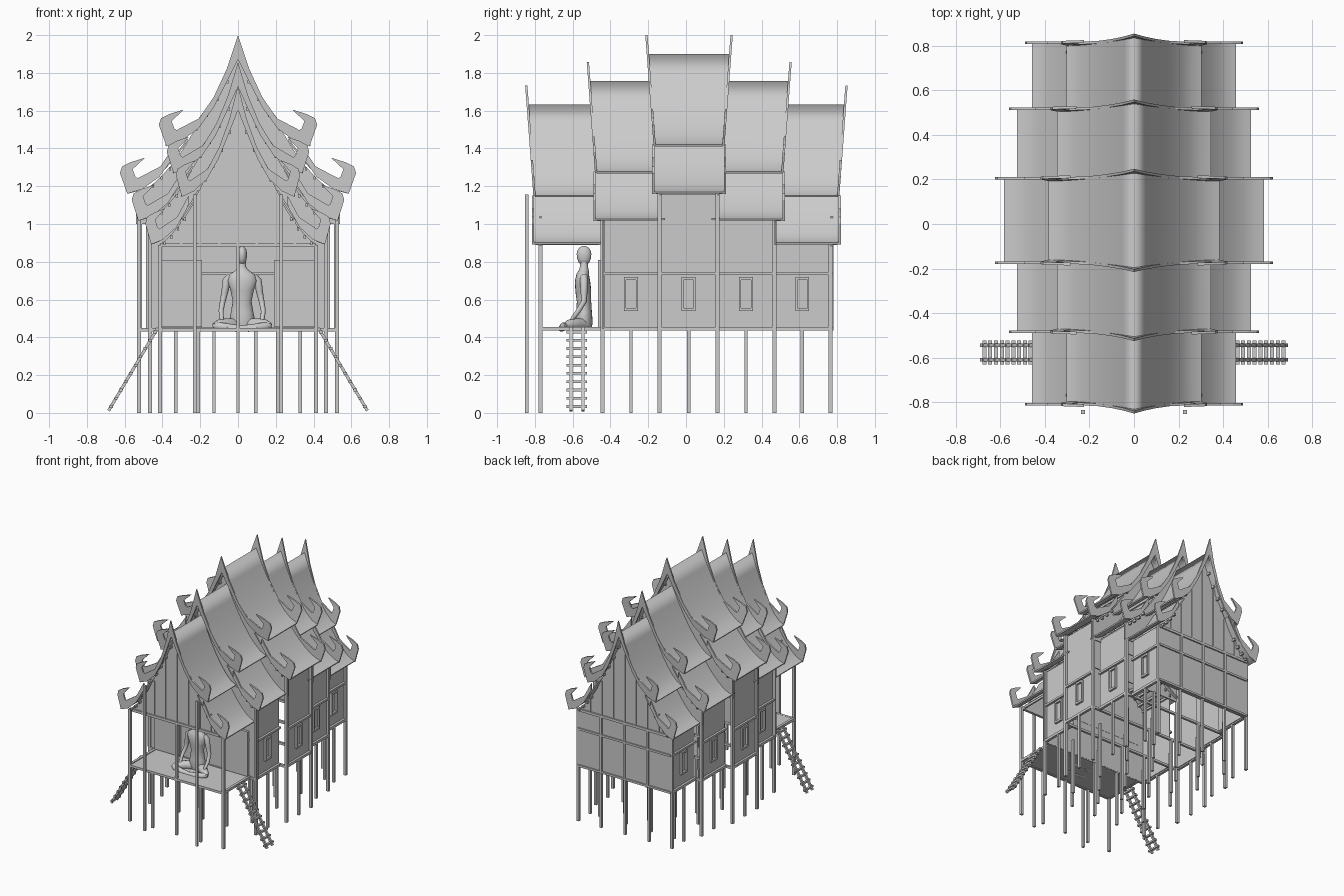
import bpy, bmesh, math
from mathutils import Vector, Matrix

if "Cube" in bpy.data.objects:
    bpy.data.objects.remove(bpy.data.objects["Cube"])

GREY = (0.6, 0.6, 0.6, 1)
mat = bpy.data.materials.new("plain grey")
mat.use_nodes = True
mat.diffuse_color = GREY
mat.node_tree.nodes["Principled BSDF"].inputs["Base Color"].default_value = GREY


def finish(name, bm, smooth=False):
    """Turn the bmesh into an object; smooth shading keeps edges sharp except on the ridge."""
    bmesh.ops.recalc_face_normals(bm, faces=bm.faces)
    if smooth:
        for f in bm.faces:
            f.smooth = True
        for e in bm.edges:
            ridge = all(abs(v.co.x) < 0.001 for v in e.verts)
            e.smooth = ridge or e.calc_face_angle(0) < 0.75
    me = bpy.data.meshes.new(name)
    bm.to_mesh(me)
    bm.free()
    me.materials.append(mat)
    ob = bpy.data.objects.new(name, me)
    bpy.context.collection.objects.link(ob)


def add_box(bm, x0, x1, y0, y1, z0, z1):
    m = Matrix.Translation(((x0 + x1) / 2, (y0 + y1) / 2, (z0 + z1) / 2))
    bmesh.ops.create_cube(bm, size=1, matrix=m @ Matrix.Diagonal((x1 - x0, y1 - y0, z1 - z0, 1)))


def add_prism(bm, outline, y_at, thick):
    """Extrude an x-z outline along y; y_at gives the front depth at a height."""
    a = [bm.verts.new((x, y_at(z), z)) for x, z in outline]
    b = [bm.verts.new((x, y_at(z) + thick, z)) for x, z in outline]
    bm.faces.new(a)
    bm.faces.new(b[::-1])
    for i in range(len(a)):
        j = (i + 1) % len(a)
        bm.faces.new((a[i], a[j], b[j], b[i]))


def post(bm, x, y, z0, z1, r=0.009):
    add_box(bm, x - r, x + r, y - r, y + r, z0, z1)


# Roof curves: a steep upper slope and a short lower skirt
def curve(x0, x1, eave, rise, n=7):
    return [(x0 + (x1 - x0) * i / n, eave + rise * (1 - i / n) ** 1.6) for i in range(n + 1)]


UPPER = curve(0, 0.385, 1.42, 0.48)
LOWER = curve(0.27, 0.585, 1.17, 0.28)
EAVE = 1.42
LEAN = 0.075

# Barge board outline with its upturned hook
CREST = [(0, 2.0), (0.06, 1.82), (0.127, 1.675), (0.205, 1.56), (0.325, 1.497)]
HOOK = [(0.337, 1.505), (0.352, 1.545), (0.286, 1.606), (0.36, 1.583), (0.408, 1.56), (0.419, 1.525), (0.38, 1.415)]
BELLY = [(0.30, 1.44), (0.21, 1.505), (0.13, 1.615), (0.07, 1.73), (0, 1.87)]
UPPER_BOARD = CREST + HOOK + BELLY
LOWER_BOARD = [(x + 0.206, z - 0.255) for x, z in CREST[2:] + HOOK + BELLY[:3]]


def roof_tier(name, s, dz, y0, y1, board0, board1):
    """One roof section; board0 and board1 tell which ends carry barge boards."""
    def end(y, sign, leaning):
        return lambda z: y + sign * leaning * LEAN * max(0, z - dz - EAVE)
    for part, prof, board in (("upper", UPPER, UPPER_BOARD), ("lower", LOWER, LOWER_BOARD)):
        up = part == "upper"
        inset = 0.008 if up else 0
        f0, f1 = end(y0 + inset, -1, board0 and up), end(y1 - inset, 1, board1 and up)
        bm = bmesh.new()
        for sx in (s, -s):
            pts = [(x * sx, z + dz) for x, z in prof]
            rows = [(bm.verts.new((x, f0(z), z)), bm.verts.new((x, f1(z), z))) for x, z in pts]
            for (a, b), (c, d) in zip(rows, rows[1:]):
                bm.faces.new((a, b, d, c))
        bmesh.ops.remove_doubles(bm, verts=bm.verts, dist=1e-4)
        bmesh.ops.recalc_face_normals(bm, faces=bm.faces)
        bmesh.ops.solidify(bm, geom=bm.faces[:], thickness=0.01)
        finish(f"{name}_{part}_roof", bm, True)
        bm = bmesh.new()
        for sx in (s, -s):
            outline = [(x * sx, z + dz) for x, z in board]
            if board0:
                add_prism(bm, outline, lambda z: f0(z) - 0.008, 0.012)
            if board1:
                add_prism(bm, outline, lambda z: f1(z) - 0.004, 0.012)
        finish(f"{name}_{part}_barge_boards", bm)
    # purlins under the slopes
    bm = bmesh.new()
    for x, z in UPPER[1:5] + LOWER[2:6]:
        for sx in (s, -s):
            add_box(bm, x * sx - 0.006, x * sx + 0.006, y0 + 0.012, y1 - 0.012, z + dz - 0.05, z + dz - 0.032)
    finish(f"{name}_purlins", bm)


MID, OUT = (0.9, -0.143), (0.785, -0.268)
roof_tier("centre", 1, 0, -0.172, 0.204, True, True)
roof_tier("front_middle", *MID, -0.482, -0.11, True, False)
roof_tier("back_middle", *MID, 0.135, 0.516, False, True)
roof_tier("front_end", *OUT, -0.808, -0.447, True, False)
roof_tier("back_end", *OUT, 0.47, 0.812, False, True)


# Gables shaped to the underside of the roof
def gable(name, s, dz, y, base):
    half = [(x * s, z + dz - 0.03) for x, z in UPPER[:5] + LOWER[1:7]]
    outline = half + [(half[-1][0], base)] + [(-half[-1][0], base)] + [(-x, z) for x, z in half[:0:-1]]
    bm = bmesh.new()
    add_prism(bm, outline, lambda z: y, 0.008)
    finish(name, bm)


FLOOR = 0.445
Y = [-0.77, -0.442, -0.14, 0.167, 0.468, 0.764]
gable("front_gable", *OUT, Y[0], 0.89)
gable("front_wall", *MID, Y[1], FLOOR)
gable("front_centre_gable", 1, 0, Y[2], 1.0)
gable("back_centre_gable", 1, 0, Y[3], 1.0)
gable("back_middle_gable", *MID, Y[4], 0.89)
gable("back_wall", *OUT, Y[5], FLOOR)

# Gable battens, cross beams and back wall framing
bm = bmesh.new()
for y in (Y[0], Y[5] + 0.008):
    for x in (0, 0.1, -0.1, 0.2, -0.2):
        post(bm, x, y, 0.9, 1.59 - abs(x) * 2.1, 0.007)
    for sx in (1, -1):
        post(bm, sx * 0.3, y, 0.9, 1.04, 0.006)
    add_box(bm, -0.41, 0.41, y - 0.01, y + 0.01, 0.88, 0.9)
for x in (0, 0.205, -0.205):
    post(bm, x, Y[5] + 0.008, FLOOR, 0.89, 0.009)
for y in (Y[1], Y[5] + 0.008):
    for z in (FLOOR, 0.738):
        add_box(bm, -0.41, 0.41, y - 0.01, y + 0.01, z - 0.008, z + 0.008)
for sx in (1, -1):
    add_box(bm, *sorted((sx * 0.19, sx * 0.41)), -0.465, -0.445, 0.455, 0.81)
finish("gable_framing", bm)

# Bays: half width, wall top, walled or open porch
bays = [(0.412, 0.89, False), (0.466, 1.02, True), (0.525, 1.16, True), (0.466, 1.02, True), (0.412, 0.9, True)]
walls, trim, frames, floor, stilts = (bmesh.new() for _ in range(5))
for i, (w, top, walled) in enumerate(bays):
    y0, y1 = Y[i], Y[i + 1]
    for y in (y0, y1):
        add_box(floor, -w, w, y - 0.009, y + 0.009, 0.432, 0.45)
    ym = (y0 + y1) / 2
    for sx in (1, -1):
        x, face = sx * w, sx * (w - 0.012)
        add_box(trim, x - 0.01, x + 0.01, y0, y1, 0.435, 0.455)
        if walled:
            add_box(walls, face - 0.004, face + 0.004, y0, y1, FLOOR, top)
            add_box(trim, x - 0.009, x + 0.009, y0, y1, 0.73, 0.746)
            post(stilts, x, ym, 0, 0.44)
            # window frame and shutter
            a, b = sorted((face, x + sx * 0.008))
            for e in (-0.036, 0.026):
                add_box(frames, a, b, ym + e, ym + e + 0.01, 0.54, 0.72)
            for z in (0.54, 0.704):
                add_box(frames, a, b, ym - 0.036, ym + 0.036, z, z + 0.016)
    if walled:
        for x in (0.33, 0.095, -0.127, -0.33):
            post(stilts, x, ym, 0, 0.44)
    else:
        add_box(floor, -w, w, y0, y1, 0.437, 0.449)
for y, w, top in zip(Y, (0.412, 0.466, 0.525, 0.525, 0.466, 0.412), (0.89, 1.03, 1.17, 1.17, 1.03, 0.9)):
    for sx in (1, -1):
        post(stilts, sx * w, y, 0, top, 0.0105)
        post(stilts, sx * 0.21, y, 0, 0.44)
    post(stilts, 0, y, 0, 0.9 if y == Y[0] else 0.44)
for sx in (1, -1):
    post(stilts, sx * 0.23, -0.844, 0, 1.155)
for name, b in (("side_walls", walls), ("wall_trim", trim), ("windows", frames), ("porch_floor_and_beams", floor),
                ("posts", stilts)):
    finish(name, b)

# Ladders on both sides of the porch
for side, sx in (("left", 1), ("right", -1)):
    bm = bmesh.new()
    lo, hi = Vector((sx * 0.685, 0, 0.012)), Vector((sx * 0.425, 0, 0.45))
    d = hi - lo
    rot = Matrix.Rotation(math.atan2(d.x, d.z), 4, "Y")
    for y in (-0.61, -0.545):
        m = Matrix.Translation((lo + hi) / 2 + Vector((0, y, 0))) @ rot
        bmesh.ops.create_cube(bm, size=1, matrix=m @ Matrix.Diagonal((0.016, 0.016, d.length, 1)))
    for k in range(10):
        c = lo + d * (0.05 + k * 0.1)
        add_box(bm, c.x - 0.009, c.x + 0.009, -0.632, -0.523, c.z - 0.007, c.z + 0.007)
    finish(f"{side}_ladder", bm)


# Seated figure from lofted elliptical rings
def loft(name, rings, n=20):
    """rings: centre x, y, z, then two radii; each ring faces along the path."""
    bm = bmesh.new()
    pts = [Vector(r[:3]) for r in rings]
    loops = []
    for i, r in enumerate(rings):
        t = (pts[min(i + 1, len(pts) - 1)] - pts[max(i - 1, 0)]).normalized()
        u = (Vector((0, 1, 0)) if abs(t.y) < 0.8 else Vector((0, 0, 1))).cross(t).normalized()
        v = t.cross(u)
        loops.append([bm.verts.new(pts[i] + u * r[3] * math.cos(k * math.tau / n) + v * r[4] * math.sin(k * math.tau / n))
                      for k in range(n)])
    for a, b in zip(loops, loops[1:]):
        for k in range(n):
            bm.faces.new((a[k], a[(k + 1) % n], b[(k + 1) % n], b[k]))
    bm.faces.new(loops[0][::-1])
    bm.faces.new(loops[-1])
    finish(name, bm, True)


CX, CY = 0.022, -0.54
loft("figure_torso", [(CX, CY + y, z, a, b) for y, z, a, b in (
    (0, 0.445, 0.05, 0.04), (0, 0.48, 0.07, 0.046), (0, 0.53, 0.06, 0.042), (0, 0.59, 0.05, 0.038),
    (-0.004, 0.65, 0.062, 0.042), (-0.008, 0.70, 0.08, 0.04), (-0.006, 0.73, 0.07, 0.034),
    (0, 0.755, 0.035, 0.026), (0, 0.775, 0.02, 0.021), (0, 0.80, 0.02, 0.021))])
loft("figure_head", [(CX, CY, z, a, a * 1.5) for z, a in (
    (0.785, 0.008), (0.795, 0.018), (0.815, 0.024), (0.84, 0.026), (0.862, 0.023), (0.876, 0.015), (0.883, 0.005))])
for side, sx in (("left", 1), ("right", -1)):
    def limb(name, path):
        loft(f"figure_{side}_{name}", [(CX + sx * x, CY + y, z, r, r) for x, y, z, r in path], 12)
    limb("arm", [(0.062, 0, 0.725, 0.018), (0.082, 0, 0.70, 0.022), (0.092, 0, 0.64, 0.018), (0.103, 0, 0.59, 0.015),
                 (0.112, -0.03, 0.54, 0.013), (0.108, -0.06, 0.50, 0.011), (0.1, -0.075, 0.475, 0.006)])
    limb("thigh", [(0.03, 0, 0.465, 0.036), (0.08, -0.04, 0.468, 0.033), (0.125, -0.08, 0.468, 0.026), (0.15, -0.1, 0.465, 0.012)])
    limb("shin", [(0.15, -0.09, 0.462, 0.014), (0.12, -0.105, 0.458, 0.022), (0.05, -0.115, 0.45, 0.019),
                  (-0.03, -0.12, 0.445, 0.015), (-0.08, -0.125, 0.445, 0.012)])
